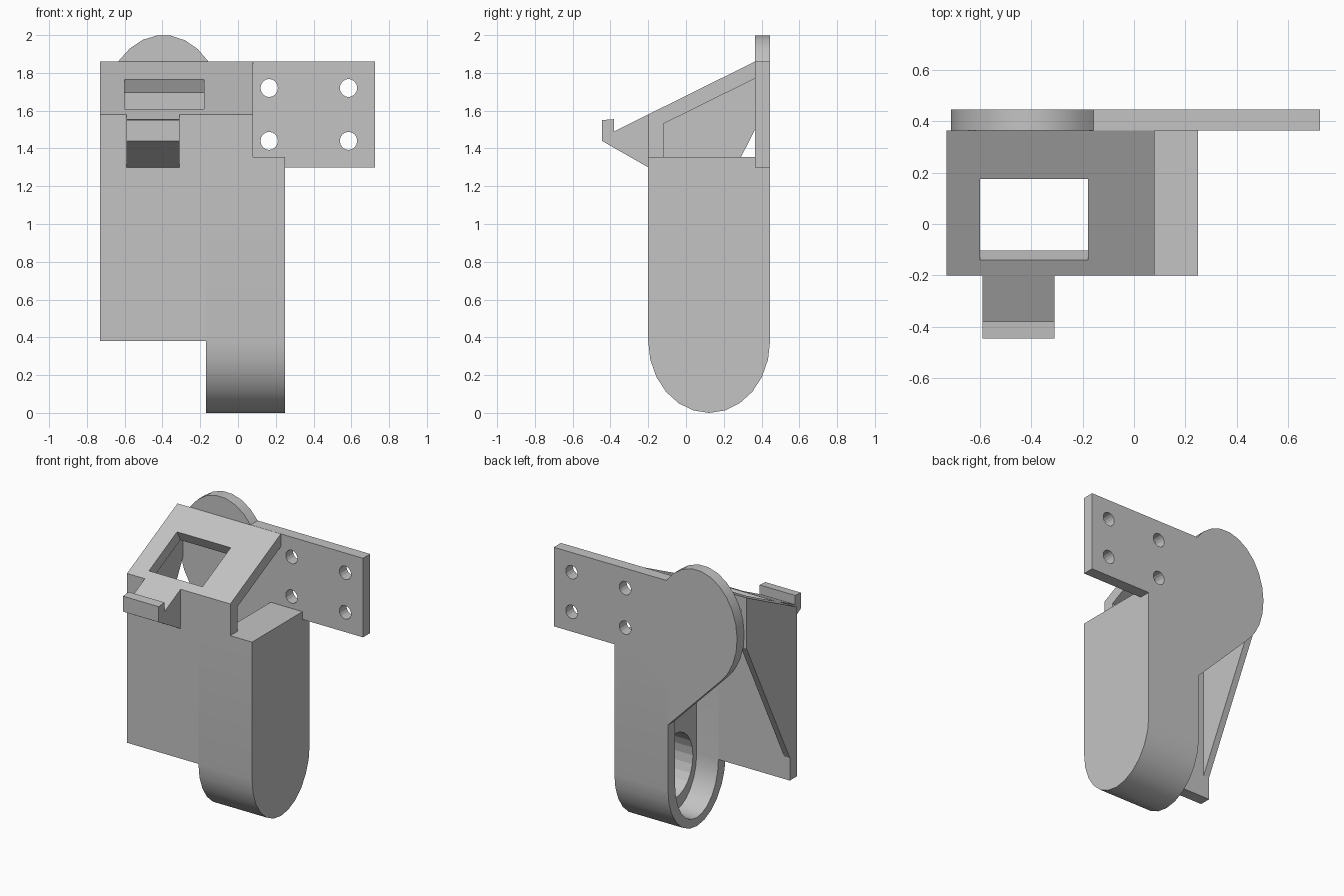
import bpy, bmesh, math
from mathutils import Vector

if "Cube" in bpy.data.objects:
    bpy.data.objects.remove(bpy.data.objects["Cube"], do_unlink=True)

grey = bpy.data.materials.new("plain grey")
grey.use_nodes = True
colour = (0.55, 0.55, 0.55, 1)
grey.diffuse_color = colour
grey.node_tree.nodes["Principled BSDF"].inputs["Base Color"].default_value = colour


def prism(name, outline, axis, start, end):
    """Extrude an outline of (y, z) along x, or of (x, z) along y."""
    bm = bmesh.new()
    place = (lambda p, d: (d, p[0], p[1])) if axis == "x" else (lambda p, d: (p[0], d, p[1]))
    rings = [[bm.verts.new(place(p, d)) for p in outline] for d in (start, end)]
    n = len(outline)
    for ring in rings:
        bm.faces.new(ring)
    for i in range(n):
        j = (i + 1) % n
        bm.faces.new((rings[0][i], rings[0][j], rings[1][j], rings[1][i]))
    bmesh.ops.recalc_face_normals(bm, faces=bm.faces)
    mesh = bpy.data.meshes.new(name)
    bm.to_mesh(mesh)
    bm.free()
    mesh.materials.append(grey)
    obj = bpy.data.objects.new(name, mesh)
    bpy.context.collection.objects.link(obj)
    return obj


def arc(cx, cz, rx, rz, first, last, steps):
    angles = [math.radians(first + (last - first) * i / steps) for i in range(steps + 1)]
    return [(cx + rx * math.cos(a), cz + rz * math.sin(a)) for a in angles]


def cut(target, cutter):
    mod = target.modifiers.new("cut", "BOOLEAN")
    mod.operation = "DIFFERENCE"
    mod.solver = "EXACT"
    mod.object = cutter
    cutter.hide_render = True
    cutter.hide_viewport = True
    cutter.display_type = "WIRE"


def smooth(obj):
    bpy.ops.object.select_all(action="DESELECT")
    obj.select_set(True)
    bpy.context.view_layer.objects.active = obj
    bpy.ops.object.shade_smooth_by_angle(angle=math.radians(30))


FRONT, BACK, WALL = -0.2, 0.445, 0.08
LEFT_X, BARREL_X, END_X = -0.73, -0.17, 0.25
TOP = 1.355
MID = (FRONT + BACK) / 2
RAD = (BACK - FRONT) / 2
ROUND = 0.38

# Back plate: flange, round ear and slanted lower edge
ear = arc(-0.395, 1.59, 0.317, 0.41, 41.4, 234, 14)
plate = prism("back_plate", [(0.725, 1.3), (0.725, 1.86)] + ear
              + [(BARREL_X, 0.84), (END_X, 0.84), (END_X, 1.3)],
              "y", BACK - WALL, BACK)
for x in (0.165, 0.585):
    for z in (1.44, 1.72):
        hole = arc(x, z, 0.046, 0.048, 0, 337.5, 15)
        cut(plate, prism("screw_hole_cutter", hole, "y", 0.3, 0.5))
smooth(plate)

# Rounded sleeve, open on one side
outer = arc(MID, ROUND, RAD, ROUND, 180, 360, 12)
inner = arc(MID, ROUND, RAD - WALL, ROUND - 0.06, 360, 180, 12)
sleeve = prism("sleeve", [(FRONT, TOP)] + outer + [(BACK, TOP), (BACK - WALL, TOP)]
               + inner + [(FRONT + WALL, TOP)], "x", BARREL_X, 0)
smooth(sleeve)

# Closed end block with a round pocket facing the sleeve
block = prism("end_block", [(FRONT, TOP)] + outer + [(BACK, TOP)], "x", 0, END_X)
pocket = arc(MID, ROUND, 0.2, 0.23, 0, 345, 23)
cut(block, prism("pocket_cutter", pocket, "x", -0.05, 0.2))
smooth(block)

# Front panel beside the sleeve
panel = [(FRONT, ROUND), (FRONT + WALL, ROUND), (FRONT + WALL, 1.4), (FRONT, 1.4)]
prism("front_panel", panel, "x", LEFT_X, BARREL_X)

# Sloped roof with the upper front wall and a square window
roof = prism("sloped_roof", [(FRONT, 1.3), (FRONT, 1.58), (0.365, 1.86), (0.365, 1.77),
                             (FRONT + WALL, 1.53), (FRONT + WALL, 1.3)],
             "x", LEFT_X, 0.08)
down = Vector((0.447, -0.894)) * 0.16
low, high = Vector((-0.14, 1.61)), Vector((0.175, 1.766))
window = [low - down, high - down, high + down, low + down]
cut(roof, prism("window_cutter", window, "x", -0.6, -0.18))

# Tapered side wall
prism("side_wall", [(FRONT, ROUND), (FRONT + WALL, ROUND + 0.16), (0.365, 1.5),
                    (0.365, 1.86), (FRONT, 1.58)], "x", LEFT_X, LEFT_X + 0.045)

# Front hook
prism("front_hook", [(-0.18, 1.3), (FRONT, 1.3), (-0.445, 1.44), (-0.445, 1.55),
                     (-0.38, 1.555), (-0.38, 1.49), (FRONT, 1.58), (-0.18, 1.58)],
      "x", -0.59, -0.31)
